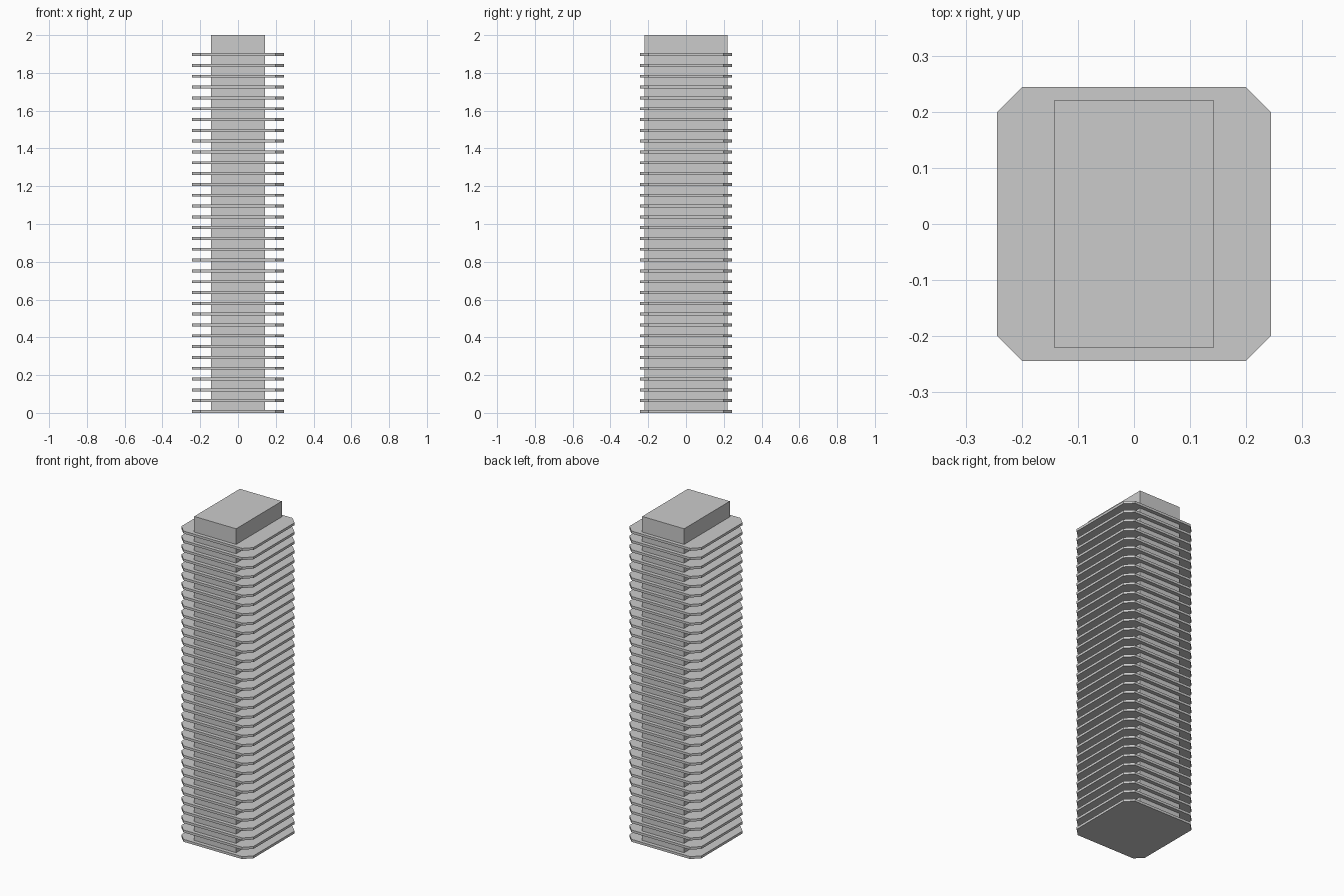
import bpy, bmesh

if "Cube" in bpy.data.objects:
    bpy.data.objects.remove(bpy.data.objects["Cube"])

PITCH = 2 / 35
FLOORS = 34
THICK = 0.015
HALF, CUT = 0.244, 0.199


def prism(name, outline, z0, z1):
    bm = bmesh.new()
    base = bm.faces.new([bm.verts.new((x, y, z0)) for x, y in outline])
    top = bmesh.ops.extrude_face_region(bm, geom=[base])["geom"]
    verts = [v for v in top if isinstance(v, bmesh.types.BMVert)]
    bmesh.ops.translate(bm, verts=verts, vec=(0, 0, z1 - z0))
    bmesh.ops.recalc_face_normals(bm, faces=bm.faces[:])
    mesh = bpy.data.meshes.new(name)
    bm.to_mesh(mesh)
    bm.free()
    obj = bpy.data.objects.new(name, mesh)
    bpy.context.collection.objects.link(obj)
    return obj


# Rectangular tower core
prism("tower_core", [(-0.142, -0.221), (0.142, -0.221), (0.142, 0.221), (-0.142, 0.221)], 0, 2)

# Floor slabs with chamfered corners, repeated up the tower
octagon = [(-CUT, -HALF), (CUT, -HALF), (HALF, -CUT), (HALF, CUT),
           (CUT, HALF), (-CUT, HALF), (-HALF, CUT), (-HALF, -CUT)]
slab = prism("floor_slabs", octagon, 0, THICK)
stack = slab.modifiers.new("floors", 'ARRAY')
stack.count = FLOORS
stack.use_relative_offset = False
stack.use_constant_offset = True
stack.constant_offset_displace = (0, 0, PITCH + 0.0001)
